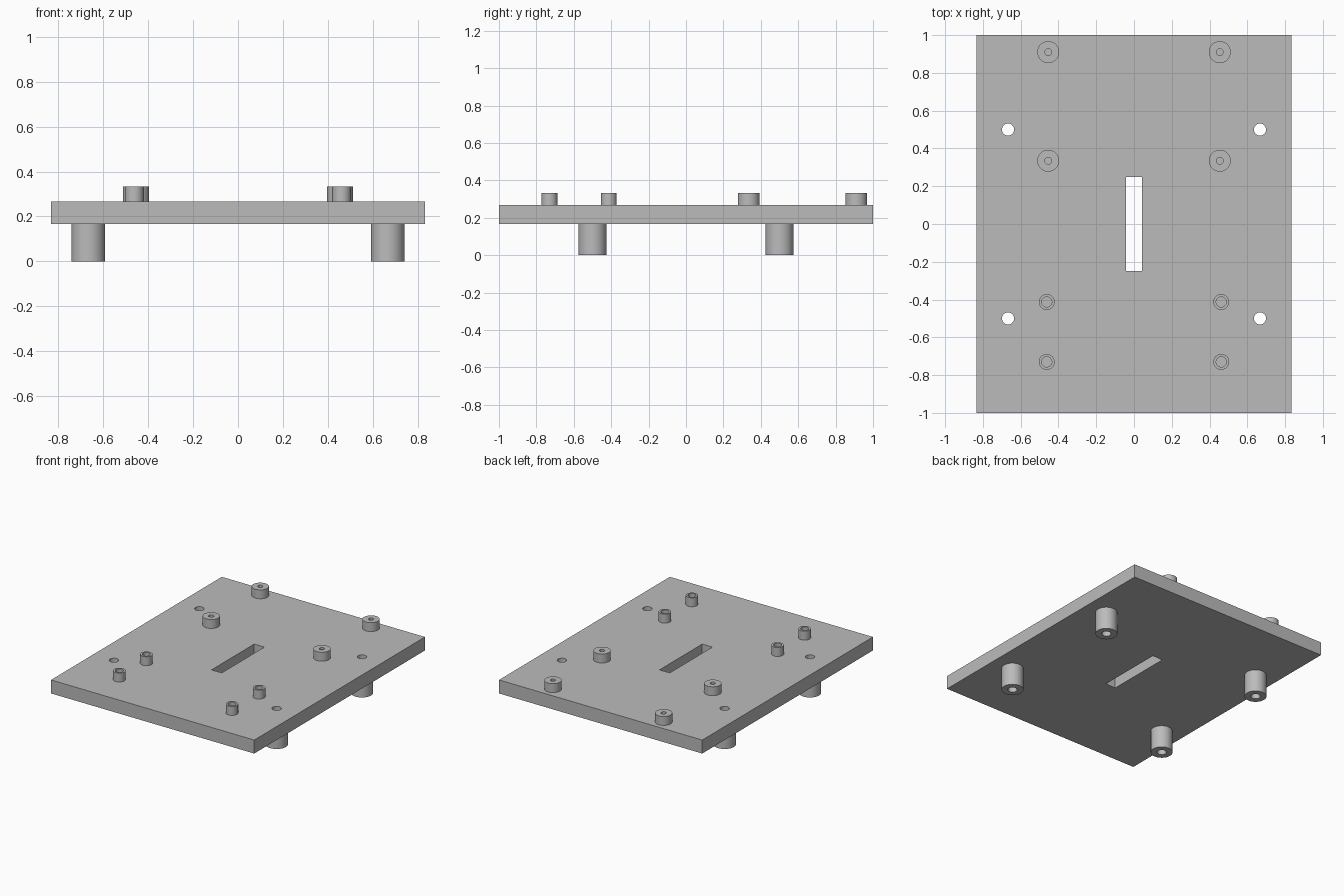
import bpy
from math import cos, sin, tau

cube = bpy.data.objects.get("Cube")
if cube:
    bpy.data.objects.remove(cube, do_unlink=True)

GREY = (0.5, 0.5, 0.5, 1)
grey = bpy.data.materials.new("plain grey")
grey.use_nodes = True
grey.diffuse_color = GREY
grey.node_tree.nodes["Principled BSDF"].inputs["Base Color"].default_value = GREY

PLATE_BOTTOM, PLATE_TOP, POST_TOP = 0.167, 0.267, 0.333
LEG_X, LEG_Y, BOLT_R = 0.667, 0.5, 0.032


def circle(x, y, r, sides=48):
    return [(x + r * cos(tau * i / sides), y + r * sin(tau * i / sides)) for i in range(sides)]


def rectangle(w, d):
    return [(-w, -d), (w, -d), (w, d), (-w, d)]


def extrude_profile(name, loops, z0, z1, x=0, y=0):
    """Solid from an outer loop and hole loops, between two heights."""
    curve = bpy.data.curves.new(name, "CURVE")
    curve.dimensions = "2D"
    curve.fill_mode = "BOTH"
    curve.extrude = (z1 - z0) / 2
    for loop in loops:
        spline = curve.splines.new("POLY")
        spline.points.add(len(loop) - 1)
        for point, (px, py) in zip(spline.points, loop):
            point.co = (px, py, 0, 1)
        spline.use_cyclic_u = True
    obj = bpy.data.objects.new(name, curve)
    obj.location = (x, y, (z0 + z1) / 2)
    bpy.context.collection.objects.link(obj)
    bpy.ops.object.select_all(action="DESELECT")
    obj.select_set(True)
    bpy.context.view_layer.objects.active = obj
    bpy.ops.object.convert(target="MESH")
    obj = bpy.context.object
    # Weld caps to walls and shade the round walls
    bpy.ops.object.mode_set(mode="EDIT")
    bpy.ops.mesh.select_all(action="SELECT")
    bpy.ops.mesh.remove_doubles(threshold=0.0001)
    bpy.ops.mesh.normals_make_consistent(inside=False)
    bpy.ops.object.mode_set(mode="OBJECT")
    bpy.ops.object.shade_smooth_by_angle(angle=0.6)
    obj.data.materials.clear()
    obj.data.materials.append(grey)


def tube_pair(name, x, y, outer, inner, z0, z1):
    for side, sign in (("left", 1), ("right", -1)):
        extrude_profile(f"{side}_{name}", [circle(0, 0, outer), circle(0, 0, inner)],
                        z0, z1, sign * x, y)


# Base plate with centre slot and four bolt holes
bolt_holes = [circle(sx * LEG_X, sy * LEG_Y, BOLT_R) for sx in (-1, 1) for sy in (-1, 1)]
extrude_profile("base_plate", [rectangle(0.833, 1), rectangle(0.042, 0.25)] + bolt_holes,
                PLATE_BOTTOM, PLATE_TOP)

# Hollow legs under the bolt holes
for end, sign in (("front", -1), ("back", 1)):
    tube_pair(f"{end}_leg", LEG_X, sign * LEG_Y, 0.075, BOLT_R, 0, PLATE_BOTTOM)

# Wide standoffs at the back, slim standoffs at the front
for end, y in (("inner", 0.335), ("outer", 0.91)):
    tube_pair(f"{end}_wide_standoff", 0.454, y, 0.058, 0.018, PLATE_TOP, POST_TOP)
for end, y in (("inner", -0.413), ("outer", -0.73)):
    tube_pair(f"{end}_slim_standoff", 0.462, y, 0.042, 0.027, PLATE_TOP, POST_TOP)
